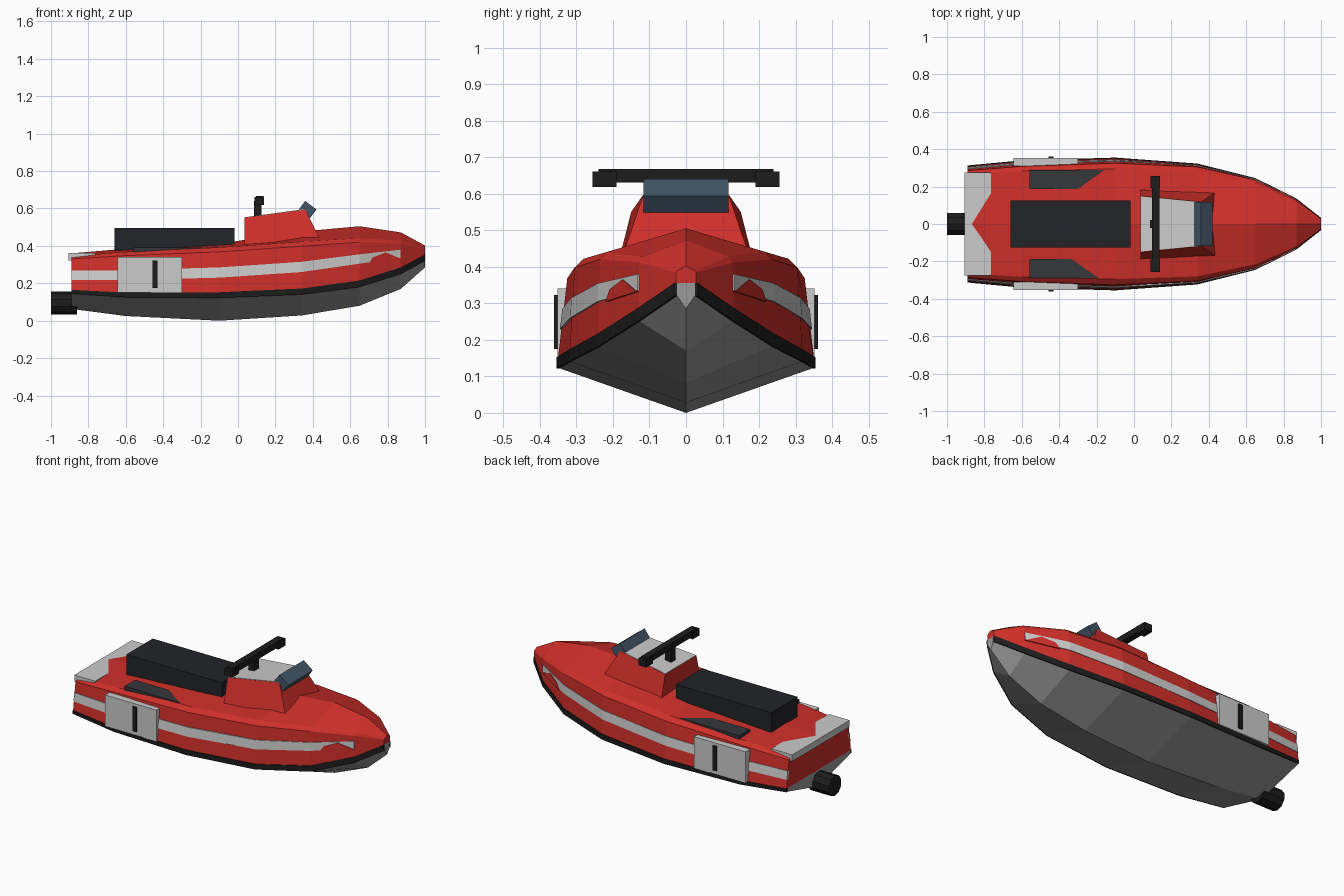
import bpy, math
from mathutils import Matrix

if "Cube" in bpy.data.objects:
    bpy.data.objects.remove(bpy.data.objects["Cube"])


def mat(name, rgb):
    m = bpy.data.materials.new(name)
    m.diffuse_color = (*rgb, 1)
    m.use_nodes = True
    m.node_tree.nodes["Principled BSDF"].inputs["Base Color"].default_value = m.diffuse_color
    return m


RED = mat("red_paint", (0.62, 0.028, 0.022))
BLACK = mat("black_rubber", (0.012, 0.012, 0.012))
VINYL = mat("dark_vinyl", (0.016, 0.017, 0.021))
PAD = mat("pad_grey", (0.035, 0.038, 0.045))
GLASS = mat("tinted_glass", (0.055, 0.095, 0.14))
HULL = mat("hull_grey", (0.32, 0.32, 0.32))


def make(name, verts, faces, material=None, mirror=False):
    me = bpy.data.meshes.new(name)
    me.from_pydata(verts, [], faces)
    if material:
        me.materials.append(material)
    ob = bpy.data.objects.new(name, me)
    bpy.context.collection.objects.link(ob)
    if mirror:
        mod = ob.modifiers.new("Mirror", "MIRROR")
        mod.use_axis = (False, True, False)
    # consistent outward normals
    import bmesh
    bm = bmesh.new()
    bm.from_mesh(me)
    bmesh.ops.recalc_face_normals(bm, faces=bm.faces)
    bm.to_mesh(me)
    bm.free()
    return ob


def loft(name, rings, material=None, mirror=False):
    """Skin closed rings of 3D points and cap both ends."""
    n = len(rings[0])
    verts = [p for r in rings for p in r]
    faces = [(i * n + j, i * n + (j + 1) % n, (i + 1) * n + (j + 1) % n, (i + 1) * n + j)
             for i in range(len(rings) - 1) for j in range(n)]
    faces += [tuple(range(n)), tuple(range(len(verts) - n, len(verts)))]
    return make(name, verts, faces, material, mirror)


def box(name, x, y, z, material=None, mirror=False):
    rings = [[(a, y[0], z[0]), (a, y[1], z[0]), (a, y[1], z[1]), (a, y[0], z[1])] for a in x]
    return loft(name, rings, material, mirror)


def symmetric(x, half):
    """Close a half section (starting and ending on y = 0 where needed)."""
    return ([(x, y, z) for y, z in half] +
            [(x, -y, z) for y, z in reversed(half) if y > 0])


# Hull stations: x, half width, keel z, chine z, band top z,
# side top (y, z), shoulder (y, z), ridge z
ST = [
    (-0.89, 0.308, 0.063, 0.145, 0.165, 0.285, 0.330, 0.262, 0.346, 0.360),
    (-0.60, 0.335, 0.025, 0.125, 0.150, 0.308, 0.348, 0.283, 0.368, 0.385),
    (-0.10, 0.350, 0.000, 0.122, 0.152, 0.325, 0.368, 0.295, 0.392, 0.412),
    (0.34, 0.318, 0.028, 0.140, 0.172, 0.305, 0.398, 0.280, 0.422, 0.477),
    (0.65, 0.240, 0.080, 0.180, 0.215, 0.235, 0.420, 0.215, 0.441, 0.505),
    (0.87, 0.130, 0.170, 0.250, 0.285, 0.128, 0.412, 0.118, 0.428, 0.472),
    (1.00, 0.028, 0.285, 0.320, 0.355, 0.028, 0.384, 0.026, 0.388, 0.402),
]

# Lower hull, upper body and rub band
loft("lower_hull", [symmetric(s[0], [(0, s[2]), (s[1] - 0.004, s[3]), (s[1] - 0.004, s[4])])
                    for s in ST], HULL)
loft("upper_body", [symmetric(s[0], [(s[1], s[4]), (s[5], s[6]), (s[7], s[8]), (0, s[9])])
                    for s in ST], RED)
loft("rub_band", [[(s[0], s[1] - 0.012, s[3]), (s[0], s[1] + 0.004, s[3]),
                   (s[0], s[1] + 0.005, s[4]), (s[0], s[1] - 0.012, s[4])]
                  for s in ST], BLACK, True)


def side_y(x, z):
    """Half width of the upper side at a given x and height."""
    for a, b in zip(ST, ST[1:]):
        if x <= b[0]:
            break
    t = (x - a[0]) / (b[0] - a[0])
    w, zb, ys, zs = (a[k] + (b[k] - a[k]) * t for k in (1, 4, 5, 6))
    return w + (ys - w) * (z - zb) / (zs - zb)


# Side stripe with its red notch near the bow
ZS = [(0.217, 0.268), (0.217, 0.270), (0.230, 0.285), (0.260, 0.315), (0.305, 0.355), (0.335, 0.380)]
rings = []
for s, (lo, hi) in zip(ST, ZS):
    x = s[0]
    rings.append([(x, side_y(x, lo) - 0.01, lo), (x, side_y(x, lo) + 0.004, lo),
                  (x, side_y(x, hi) + 0.004, hi), (x, side_y(x, hi) - 0.01, hi)])
loft("side_stripe", rings, None, True)

NOTCH = [(0.70, 0.305), (0.72, 0.338), (0.79, 0.365), (0.87, 0.332)]
loft("stripe_notch", [[(x, side_y(x, z) + d, z) for x, z in NOTCH] for d in (-0.006, 0.007)],
     RED, True)

# Side panels with handles
box("side_panel", (-0.645, -0.30), (0.31, 0.352), (0.15, 0.34), None, True)
box("panel_handle", (-0.456, -0.43), (0.34, 0.361), (0.175, 0.323), BLACK, True)

# Stern platform
box("stern_platform", (-0.905, -0.765), (-0.275, 0.275), (0.322, 0.362))

# Jet nozzle
R = 0.061
loft("jet_nozzle", [[(x, R * math.cos(math.tau * (k + 0.5) / 10), 0.095 + R * math.sin(math.tau * (k + 0.5) / 10))
                     for k in range(10)] for x in (-1.0, -0.86)], BLACK)

# Seat
box("seat", (-0.66, -0.02), (-0.126, 0.126), (0.375, 0.495), VINYL)

# Foot pads
for name, sy, inner, outer in (("foot_pad_left", 1, -0.30, -0.16), ("foot_pad_right", -1, -0.335, -0.19)):
    pts = [(-0.56, 0.187), (inner, 0.187), (outer, 0.288), (-0.56, 0.288)]
    loft(name, [[(x, sy * y, z) for x, y in pts] for z in (0.355, 0.391)], PAD)

# Console with light top plate
loft("console", [
    [(0.035, -0.192, 0.385), (0.035, 0.192, 0.385), (0.035, 0.15, 0.55), (0.035, -0.15, 0.55)],
    [(0.437, -0.17, 0.44), (0.437, 0.17, 0.44), (0.36, 0.118, 0.594), (0.36, -0.118, 0.594)]], RED)
loft("console_top", [[(x, -y, z - 0.004), (x, y, z - 0.004), (x, y, z + 0.003), (x, -y, z + 0.003)]
                     for x, y, z in ((0.036, 0.148, 0.55), (0.35, 0.118, 0.593))])

# Windshield
shield = box("windshield", (-0.029, 0.029), (-0.117, 0.117), (-0.038, 0.038), GLASS)
shield.data.transform(Matrix.Translation((0.372, 0, 0.594)) @ Matrix.Rotation(math.radians(-53), 4, 'Y'))

# Handlebar
box("steering_post", (0.085, 0.125), (-0.022, 0.022), (0.54, 0.64), BLACK)
box("handlebar", (0.095, 0.135), (-0.24, 0.24), (0.63, 0.667), BLACK)
box("grip", (0.088, 0.14), (0.19, 0.256), (0.618, 0.661), BLACK, True)
